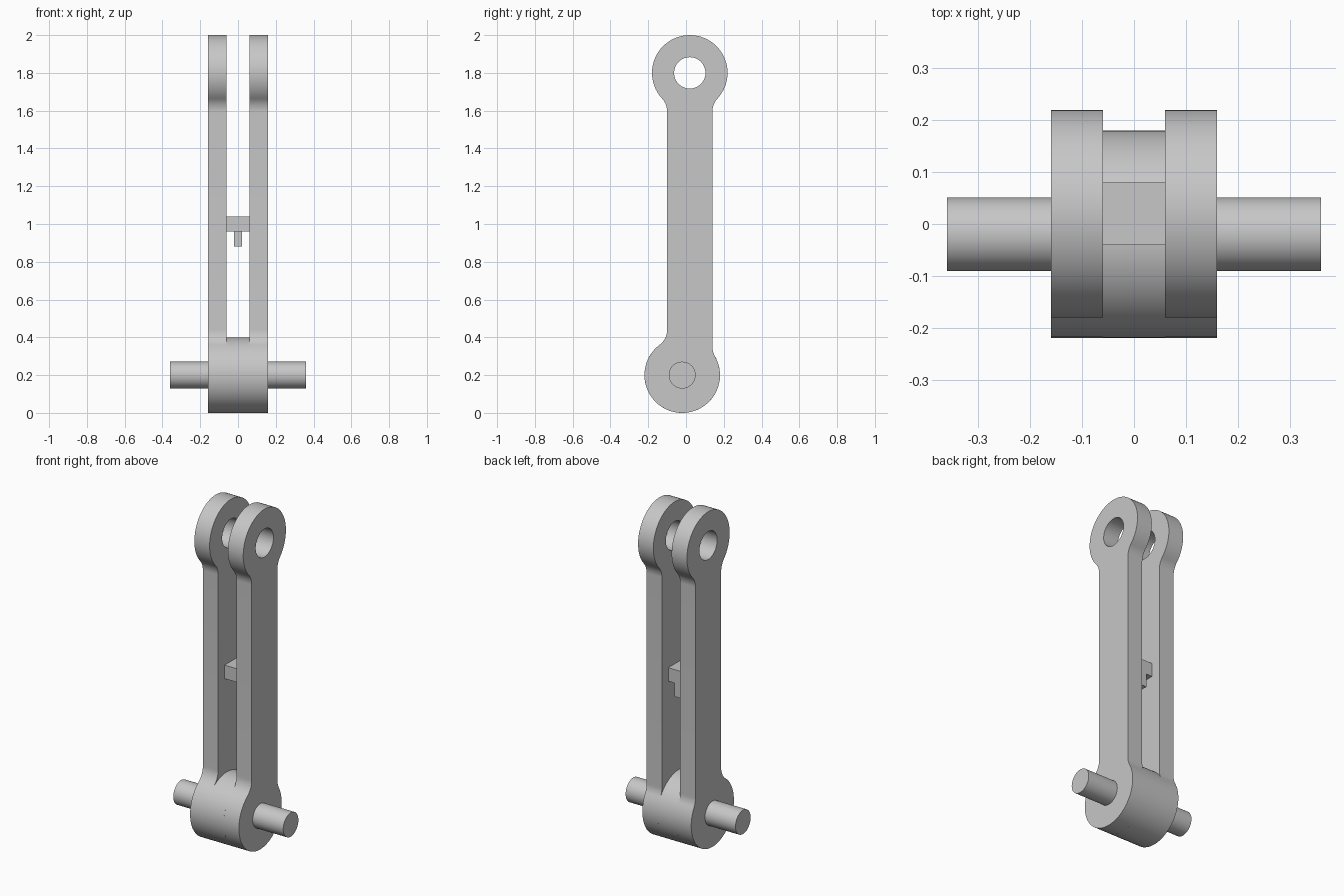
import bpy, bmesh, math
from mathutils import Matrix, Vector

if "Cube" in bpy.data.objects:
    bpy.data.objects.remove(bpy.data.objects["Cube"], do_unlink=True)

metal = bpy.data.materials.new("plain grey metal")
metal.use_nodes = True
GREY = (0.57, 0.57, 0.57, 1)
metal.diffuse_color = GREY
metal.node_tree.nodes["Principled BSDF"].inputs["Base Color"].default_value = GREY

EYE_R, FILLET = 0.2, 0.1
TOP, BOTTOM = Vector((0.02, 1.8)), Vector((-0.02, 0.2))
ARM_FRONT, ARM_BACK = -0.10, 0.14
# Local x, y, z become world y, z, x
SIDEWAYS = Matrix(((0, 0, 1, 0), (1, 0, 0, 0), (0, 1, 0, 0), (0, 0, 0, 1)))


def arc(centre, radius, start, end, steps):
    """Points along an arc, both ends included."""
    angles = [start + (end - start) * i / steps for i in range(steps + 1)]
    return [centre + radius * Vector((math.cos(a), math.sin(a))) for a in angles]


def circle(centre, radius, steps=64):
    return arc(centre, radius, 0, math.tau, steps)[:-1]


def plate(name, outlines, x0, x1):
    """Extrude side outlines (later ones are holes) from x0 to x1."""
    curve = bpy.data.curves.new(name, "CURVE")
    curve.dimensions, curve.fill_mode = "2D", "BOTH"
    curve.extrude = (x1 - x0) / 2
    for points in outlines:
        spline = curve.splines.new("POLY")
        spline.points.add(len(points) - 1)
        for point, p in zip(spline.points, points):
            point.co = (p.x, p.y, 0, 1)
        spline.use_cyclic_u = True
    helper = bpy.data.objects.new(name + " outline", curve)
    bpy.context.collection.objects.link(helper)
    bpy.context.view_layer.update()
    evaluated = helper.evaluated_get(bpy.context.evaluated_depsgraph_get())
    mesh = bpy.data.meshes.new_from_object(evaluated)
    bpy.data.objects.remove(helper, do_unlink=True)
    mesh.transform(Matrix.Translation(((x0 + x1) / 2, 0, 0)) @ SIDEWAYS)
    mesh.name = name
    bm = bmesh.new()
    bm.from_mesh(mesh)
    bmesh.ops.remove_doubles(bm, verts=bm.verts, dist=0.0001)
    bmesh.ops.recalc_face_normals(bm, faces=bm.faces)
    bm.to_mesh(mesh)
    bm.free()
    mesh.materials.clear()
    mesh.materials.append(metal)
    obj = bpy.data.objects.new(name, mesh)
    bpy.context.collection.objects.link(obj)
    bpy.ops.object.select_all(action="DESELECT")
    obj.select_set(True)
    bpy.context.view_layer.objects.active = obj
    bpy.ops.object.shade_smooth_by_angle(angle=math.radians(30))
    return obj


def rectangle(y0, y1, z0, z1):
    return [Vector(p) for p in ((y0, z0), (y1, z0), (y1, z1), (y0, z1))]


def fillet(eye, edge, side, up):
    """Arc from the eye rim to the straight edge; returns points and rim angle."""
    centre_y = edge + side * FILLET
    dy = centre_y - eye.x
    dz = up * math.sqrt((EYE_R + FILLET) ** 2 - dy ** 2)
    centre = Vector((centre_y, eye.y + dz))
    rim = math.atan2(dz, dy)
    start = math.atan2(-dz, -dy)
    end = math.pi if side > 0 else 0
    turn = (end - start + math.pi) % math.tau - math.pi
    return arc(centre, FILLET, start, start + turn, 10), rim


# Counter-clockwise arm outline: lower eye, back edge, upper eye, front edge
low_back, low_back_a = fillet(BOTTOM, ARM_BACK, 1, 1)
low_front, low_front_a = fillet(BOTTOM, ARM_FRONT, -1, 1)
top_back, top_back_a = fillet(TOP, ARM_BACK, 1, -1)
top_front, top_front_a = fillet(TOP, ARM_FRONT, -1, -1)
outline = arc(BOTTOM, EYE_R, low_front_a - math.tau, low_back_a, 48)[:-1]
outline += low_back + top_back[::-1]
outline += arc(TOP, EYE_R, top_back_a, top_front_a + math.tau, 48)[1:-1]
outline += top_front + low_front[::-1][:-1]

# Twin arms with a bored upper eye
for name, x0, x1 in (("left_arm", 0.06, 0.16), ("right_arm", -0.16, -0.06)):
    plate(name, [outline, circle(TOP, 0.083)], x0, x1)

# Lower hub joining the arms, and the cross pin stubs
plate("lower_hub", [circle(BOTTOM, EYE_R, 96)], -0.06, 0.06)
for name, x0, x1 in (("left_pin", 0.16, 0.36), ("right_pin", -0.36, -0.16)):
    plate(name, [circle(BOTTOM, 0.071)], x0, x1)

# Middle spacer block with its small hanging tab
plate("spacer_block", [rectangle(-0.04, 0.08, 0.96, 1.04)], -0.06, 0.06)
plate("spacer_tab", [rectangle(0.04, 0.08, 0.88, 0.96)], -0.02, 0.02)
